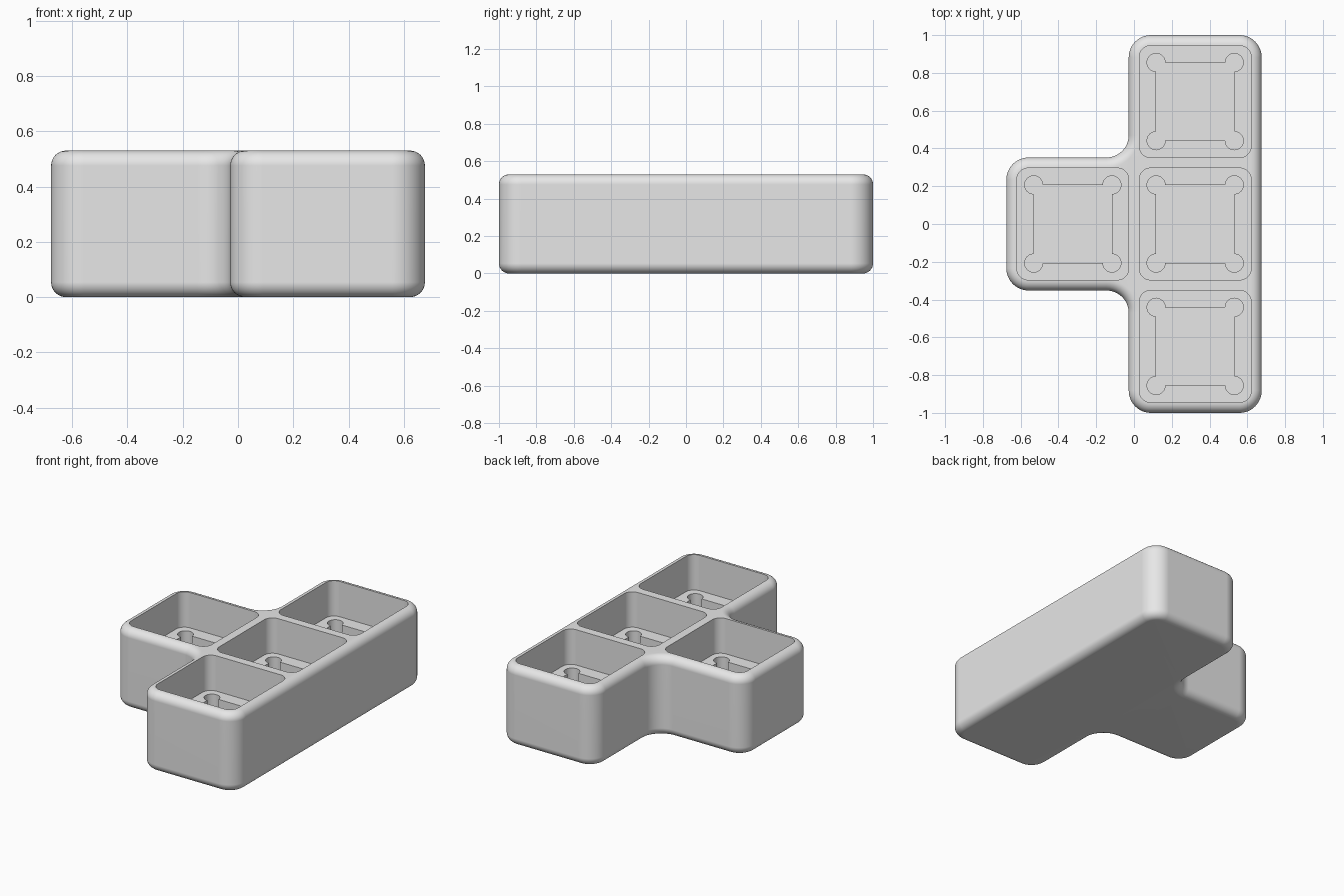
import bpy
import bmesh
from math import sin, cos, pi, radians

cube = bpy.data.objects.get("Cube")
if cube:
    bpy.data.objects.remove(cube, do_unlink=True)

PITCH = 0.648       # distance between cells
HALF = 0.352        # half width of one outer cell
HEIGHT = 0.53
EDGE = 0.054        # round-over of top and bottom edges
CORNER = 0.118      # vertical corner radius
LEDGE_Z = 0.295     # pocket floor
RECESS_Z = 0.145    # floor of the inner recess
MID = PITCH / 2
CELLS = [(MID, -PITCH), (MID, 0), (MID, PITCH), (-MID, 0)]

grey = bpy.data.materials.new("plain grey")
grey.use_nodes = True
grey.diffuse_color = (0.8, 0.8, 0.8, 1)
grey.node_tree.nodes["Principled BSDF"].inputs["Base Color"].default_value = (0.8, 0.8, 0.8, 1)


def arc(cx, cy, r, start, sweep, n=12):
    angles = [radians(start + sweep * i / n) for i in range(n + 1)]
    return [(cx + r * cos(a), cy + r * sin(a)) for a in angles]


def rounded_path(corners, r, inset=0):
    """Round every corner of a counter-clockwise right-angled outline, then inset it."""
    pts = []
    count = len(corners)
    for i, (x, y) in enumerate(corners):
        px, py = corners[i - 1]
        nx, ny = corners[(i + 1) % count]
        ax, ay = (x > px) - (x < px), (y > py) - (y < py)
        bx, by = (nx > x) - (nx < x), (ny > y) - (ny < y)
        cx, cy = x + r * (bx - ax), y + r * (by - ay)
        start = {(-1, 0): 0, (0, -1): 90, (1, 0): 180, (0, 1): 270}[(bx, by)]
        if ax * by - ay * bx > 0:
            pts += arc(cx, cy, r - inset, start, 90)
        else:
            pts += arc(cx, cy, r + inset, start, -90)
    return pts


def square(h):
    return [(-h, -h), (h, -h), (h, h), (-h, h)]


def dogbone(h, r):
    """Square with a round relief at each corner."""
    pts = []
    for i, (x, y) in enumerate(square(h)):
        pts += arc(x, y, r, 90 + 90 * i, 270, 24)
    return pts


def loft(bm, layers):
    """Skin a stack of (outline, z) layers; return the first and last rings."""
    rings = [[bm.verts.new((x, y, z)) for x, y in pts] for pts, z in layers]
    n = len(rings[0])
    for low, high in zip(rings, rings[1:]):
        for i in range(n):
            j = (i + 1) % n
            bm.faces.new((low[i], low[j], high[j], high[i]))
    return rings[0], rings[-1]


def fill_flat(bm, rings):
    """Fill the flat area between an outer ring and the holes in it."""
    edges = [bm.edges.get((ring[i - 1], ring[i])) for ring in rings for i in range(len(ring))]
    bmesh.ops.triangle_fill(bm, edges=edges, use_beauty=True, normal=(0, 0, 1))


# Outer shell: T-shaped block with rounded edges and a flat base
right, left = MID + HALF, -MID - HALF
inner, end = MID - HALF, PITCH + HALF
outline = [(inner, -end), (right, -end), (right, end), (inner, end),
           (inner, HALF), (left, HALF), (left, -HALF), (inner, -HALF)]
steps = 8
layers = []
for i in range(steps + 1):
    a = pi / 2 * i / steps
    layers.append((rounded_path(outline, CORNER, EDGE * (1 - sin(a))), EDGE * (1 - cos(a))))
layers += [(pts, HEIGHT - z) for pts, z in reversed(layers)]
bm = bmesh.new()
base, rim = loft(bm, layers)
fill_flat(bm, [base])

# Pockets, each with a ledge around a corner-relieved recess
top_rings = [rim]
for cx, cy in CELLS:
    pocket = [(x + cx, y + cy) for x, y in rounded_path(square(0.296), 0.06)]
    recess = [(x + cx, y + cy) for x, y in dogbone(0.207, 0.048)]
    mouth, ledge_outer = loft(bm, [(pocket, HEIGHT), (pocket, LEDGE_Z)])
    ledge_inner, floor = loft(bm, [(recess, LEDGE_Z), (recess, RECESS_Z)])
    fill_flat(bm, [ledge_outer, ledge_inner])
    fill_flat(bm, [floor])
    top_rings.append(mouth)
fill_flat(bm, top_rings)

bmesh.ops.recalc_face_normals(bm, faces=bm.faces)
mesh = bpy.data.meshes.new("tray_body")
bm.to_mesh(mesh)
bm.free()
mesh.materials.append(grey)
body = bpy.data.objects.new("tray_body", mesh)
bpy.context.collection.objects.link(body)

# Smooth rounded surfaces, crisp pocket rims
bpy.ops.object.select_all(action='DESELECT')
body.select_set(True)
bpy.context.view_layer.objects.active = body
bpy.ops.object.shade_smooth_by_angle(angle=radians(35))
weighted = body.modifiers.new("weighted_normals", 'WEIGHTED_NORMAL')
weighted.keep_sharp = True
